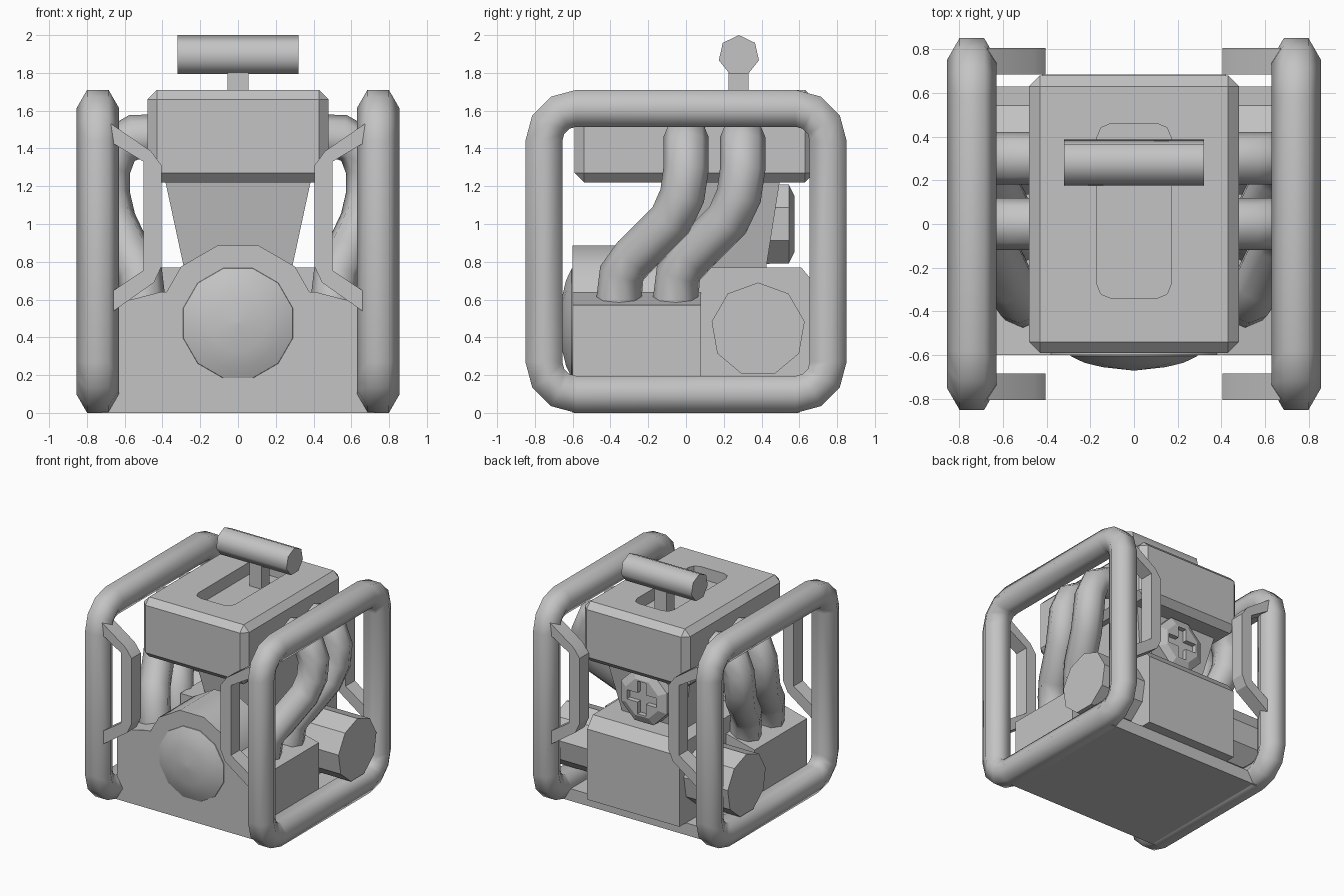
import bpy, bmesh, math
from mathutils import Vector

cube = bpy.data.objects.get("Cube")
if cube:
    bpy.data.objects.remove(cube, do_unlink=True)

grey = bpy.data.materials.new("plain_grey")
grey.use_nodes = True
grey.diffuse_color = (0.55, 0.55, 0.55, 1)
grey.node_tree.nodes["Principled BSDF"].inputs["Base Color"].default_value = (0.55, 0.55, 0.55, 1)


def shade(ob, angle):
    bpy.ops.object.select_all(action='DESELECT')
    ob.select_set(True)
    bpy.context.view_layer.objects.active = ob
    bpy.ops.object.shade_smooth_by_angle(angle=math.radians(angle))


def finish(name, bm, angle=35):
    bmesh.ops.recalc_face_normals(bm, faces=bm.faces)
    me = bpy.data.meshes.new(name)
    bm.to_mesh(me)
    bm.free()
    me.materials.append(grey)
    ob = bpy.data.objects.new(name, me)
    bpy.context.collection.objects.link(ob)
    shade(ob, angle)
    return ob


def loft(name, rings, closed=False, angle=35):
    """Skin a list of equal point rings; cap the ends unless closed."""
    bm = bmesh.new()
    vs = [[bm.verts.new(p) for p in r] for r in rings]
    n, m = len(vs), len(vs[0])
    for i in range(n if closed else n - 1):
        a, b = vs[i], vs[(i + 1) % n]
        for j in range(m):
            k = (j + 1) % m
            bm.faces.new((a[j], a[k], b[k], b[j]))
    if not closed:
        bm.faces.new(vs[0])
        bm.faces.new(vs[-1])
    return finish(name, bm, angle)


def box(name, x, y, z, bevel=0.0):
    bm = bmesh.new()
    bmesh.ops.create_cube(bm, size=1)
    for v in bm.verts:
        v.co = Vector([lo + (c + 0.5) * (hi - lo) for c, (lo, hi) in zip(v.co, (x, y, z))])
    if bevel:
        bmesh.ops.bevel(bm, geom=bm.edges[:], offset=bevel, segments=1, affect='EDGES')
    return finish(name, bm, 20)


def circle(n, r, phase=0.0):
    """Regular polygon with its first corner up, turned by phase steps."""
    return [(r * math.sin(math.tau * (i + phase) / n), r * math.cos(math.tau * (i + phase) / n))
            for i in range(n)]


def lathe_y(name, stations, n, cz):
    """Round part along y from (y, radius) stations, flat side up."""
    return loft(name, [[(u, y, cz + w) for u, w in circle(n, r, 0.5)] for y, r in stations])


def rod_x(name, half, n, r, cy, cz, angle):
    return loft(name, [[(x, cy + u, cz + w) for u, w in circle(n, r)] for x in (-half, half)],
                angle=angle)


def cut(target, cutter):
    cutter.hide_render = True
    mod = target.modifiers.new("cut", 'BOOLEAN')
    mod.operation, mod.solver, mod.object = 'DIFFERENCE', 'EXACT', cutter
    bpy.context.view_layer.objects.active = target
    bpy.ops.object.modifier_move_to_index(modifier=mod.name, index=0)
    bpy.ops.object.modifier_apply(modifier=mod.name)
    bpy.data.objects.remove(cutter, do_unlink=True)
    target.data.shade_flat()


# Base plate, crankcase with sloping shoulders, and rear box
box("base_plate", (-0.72, 0.72), (-0.6, 0.6), (0, 0.1))
shoulders = [(-0.68, 0.05), (0.68, 0.05), (0.68, 0.57), (0.41, 0.64), (-0.41, 0.64), (-0.68, 0.57)]
loft("lower_block", [[(x, y, z) for x, z in shoulders] for y in (-0.6, 0.08)], angle=10)
rear = [(-0.15, 0.1), (0.685, 0.1), (0.685, 0.68), (0.61, 0.77), (-0.15, 0.77)]
loft("rear_box", [[(x, y, z) for y, z in rear] for x in (-0.42, 0.42)])
lathe_y("front_hump", [(-0.6, 0.425), (-0.15, 0.425)], 12, 0.475)
lathe_y("front_dome", [(-0.59, 0.305), (-0.605, 0.3), (-0.635, 0.235), (-0.655, 0.15),
                       (-0.67, 0.01)], 12, 0.475)
rod_x("side_drum", 0.82, 9, 0.25, 0.382, 0.44, 35)

# Tapered neck under the tank
loft("neck", [[(sx * w, 0.2 + sy * d, z) for sx, sy in ((-1, -1), (1, -1), (1, 1), (-1, 1))]
              for w, d, z in ((0.28, 0.22, 0.74), (0.39, 0.3, 1.25))])

# Rear filler cap with a cross cut into it
cap = lathe_y("rear_cap", [(0.36, 0.23), (0.545, 0.225), (0.575, 0.16)], 8, 1.0)
for w, h in ((0.038, 0.135), (0.135, 0.038)):
    cut(cap, box("cross_cutter", (-w, w), (0.535, 0.65), (1 - h, 1 + h)))

# Tank with a rounded well in the top
tank = box("tank", (-0.48, 0.48), (-0.59, 0.68), (1.22, 1.71), 0.05)
well = []
for i, (sx, sy) in enumerate(((1, 1), (-1, 1), (-1, -1), (1, -1))):
    for k in range(3):
        a = math.radians(90 * i + 45 * k)
        well.append((sx * 0.105 + 0.065 * math.cos(a), 0.06 + sy * 0.335 + 0.065 * math.sin(a)))
cut(tank, loft("well_cutter", [[(x, y, z) for x, y in well] for z in (1.61, 1.8)]))

# Pull handle
box("handle_post", (-0.055, 0.055), (0.225, 0.33), (1.58, 1.85))
rod_x("handle_bar", 0.32, 7, 0.109, 0.28, 1.891, 60)

# Cage frames, brackets and pipes on both sides
bracket = [(0.7, 1.55), (0.46, 1.385), (0.405, 1.31), (0.405, 0.775), (0.445, 0.69), (0.7, 0.51),
           (0.7, 0.62), (0.5, 0.755), (0.5, 1.33), (0.7, 1.45)]
pipe = [(0.4, 0.0, 1.46), (0.55, 0.0, 1.46), (0.64, 0.0, 1.41), (0.69, 0.0, 1.29),
        (0.69, -0.02, 1.15), (0.66, -0.08, 1.02), (0.57, -0.27, 0.83),
        (0.52, -0.34, 0.74), (0.5, -0.36, 0.56)]

for side, label in ((1, "left"), (-1, "right")):
    # Hexagonal tube round a rounded rectangle
    rings = []
    for i, (sy, cz) in enumerate(((1, 1.44), (-1, 1.44), (-1, 0.27), (1, 0.27))):
        for k in range(4):
            a = math.radians(90 * i + 30 * k)
            ring = []
            for j in range(6):
                t = math.tau * j / 6
                rad = 0.1725 + 0.113 * math.sin(t)
                ring.append((side * (0.742 + 0.113 * math.cos(t)),
                             sy * 0.58 + rad * math.cos(a), cz + rad * math.sin(a)))
            rings.append(ring)
    loft(label + "_cage_frame", rings, closed=True, angle=65)

    for y, end in ((-0.745, "front"), (0.745, "rear")):
        loft(label + "_" + end + "_bracket",
             [[(side * x, y + d, z) for x, z in bracket] for d in (-0.06, 0.06)], angle=20)

    for shift, end in ((0.0, "front"), (0.3, "rear")):
        pts = [Vector((side * x, y + shift, z)) for x, y, z in pipe]
        rings = []
        u = Vector((0, 1, 0))
        for i, p in enumerate(pts):
            d = (pts[min(i + 1, len(pts) - 1)] - pts[max(i - 1, 0)]).normalized()
            u = (u - d * u.dot(d)).normalized()
            w = d.cross(u)
            rings.append([p + u * a + w * b for a, b in circle(8, 0.12)])
        loft(label + "_" + end + "_pipe", rings, angle=50)
